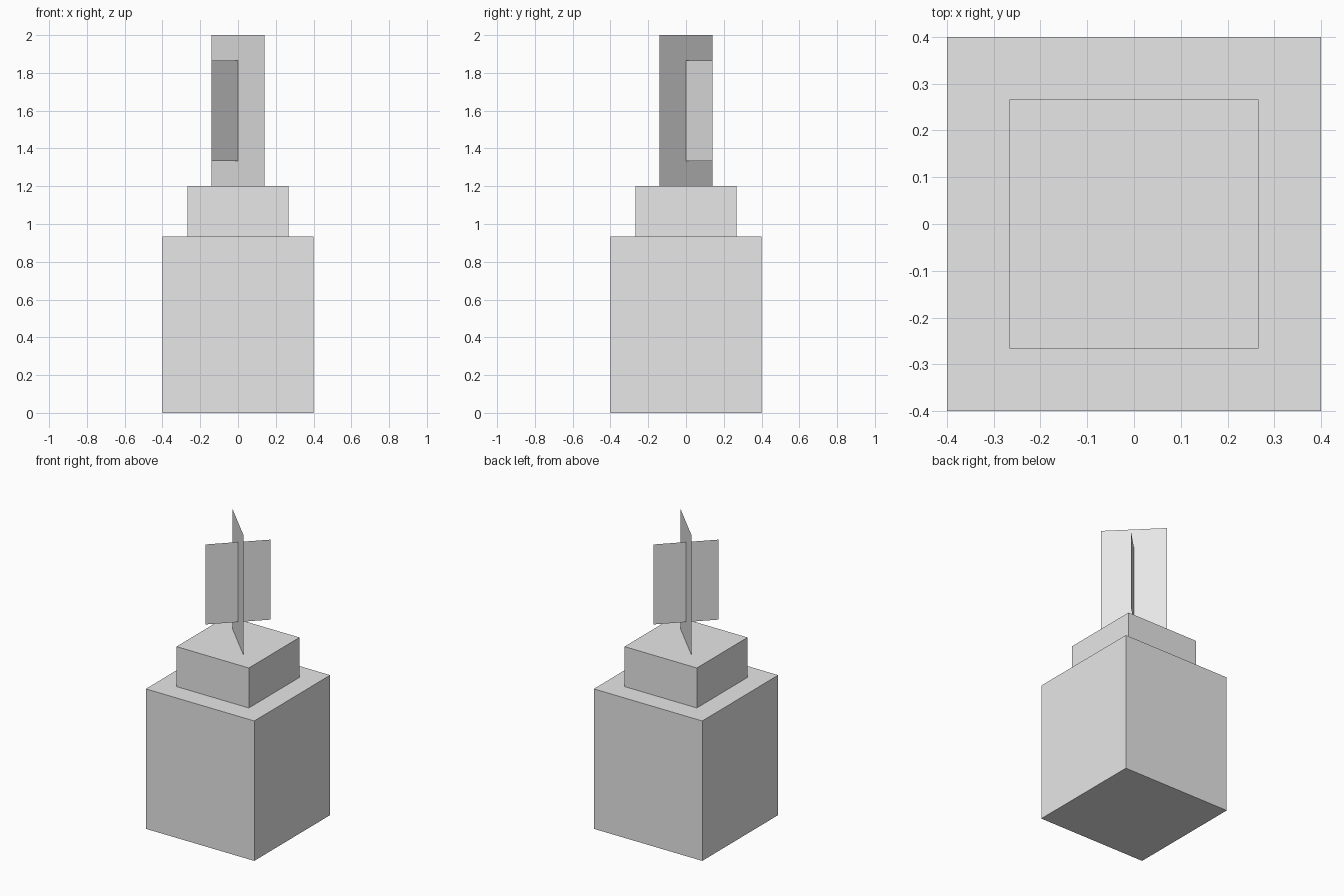
import bpy, math

if "Cube" in bpy.data.objects:
    bpy.data.objects.remove(bpy.data.objects["Cube"])

# One plain grey for the whole model
grey = bpy.data.materials.new("light_grey")
grey.diffuse_color = (0.8, 0.8, 0.8, 1.0)
grey.use_nodes = True
grey.node_tree.nodes["Principled BSDF"].inputs["Base Color"].default_value = grey.diffuse_color


def add_object(name, verts, faces):
    mesh = bpy.data.meshes.new(name)
    mesh.from_pydata(verts, [], faces)
    mesh.materials.append(grey)
    obj = bpy.data.objects.new(name, mesh)
    bpy.context.collection.objects.link(obj)
    return obj


def block(name, half, z0, z1):
    corners = [(-half, -half), (half, -half), (half, half), (-half, half)]
    verts = [(x, y, z) for z in (z0, z1) for x, y in corners]
    sides = [(i, (i + 1) % 4, (i + 1) % 4 + 4, i + 4) for i in range(4)]
    return add_object(name, verts, [(3, 2, 1, 0), (4, 5, 6, 7)] + sides)


def blade(name, angle, z0, z1, half=0.2):
    # Paper-thin upright sheet through the centre
    x, y = half * math.cos(angle), half * math.sin(angle)
    verts = [(-x, -y, z0), (x, y, z0), (x, y, z1), (-x, -y, z1)]
    return add_object(name, verts, [(0, 1, 2, 3)])


# Stepped pedestal
block("base_block", 0.4, 0.0, 0.9333)
block("upper_block", 0.2667, 0.9333, 1.2)

# Crossed diagonal sheets on top
blade("tall_sheet", math.radians(-45), 1.2, 2.0)
blade("short_sheet", math.radians(45), 1.3333, 1.8667)
